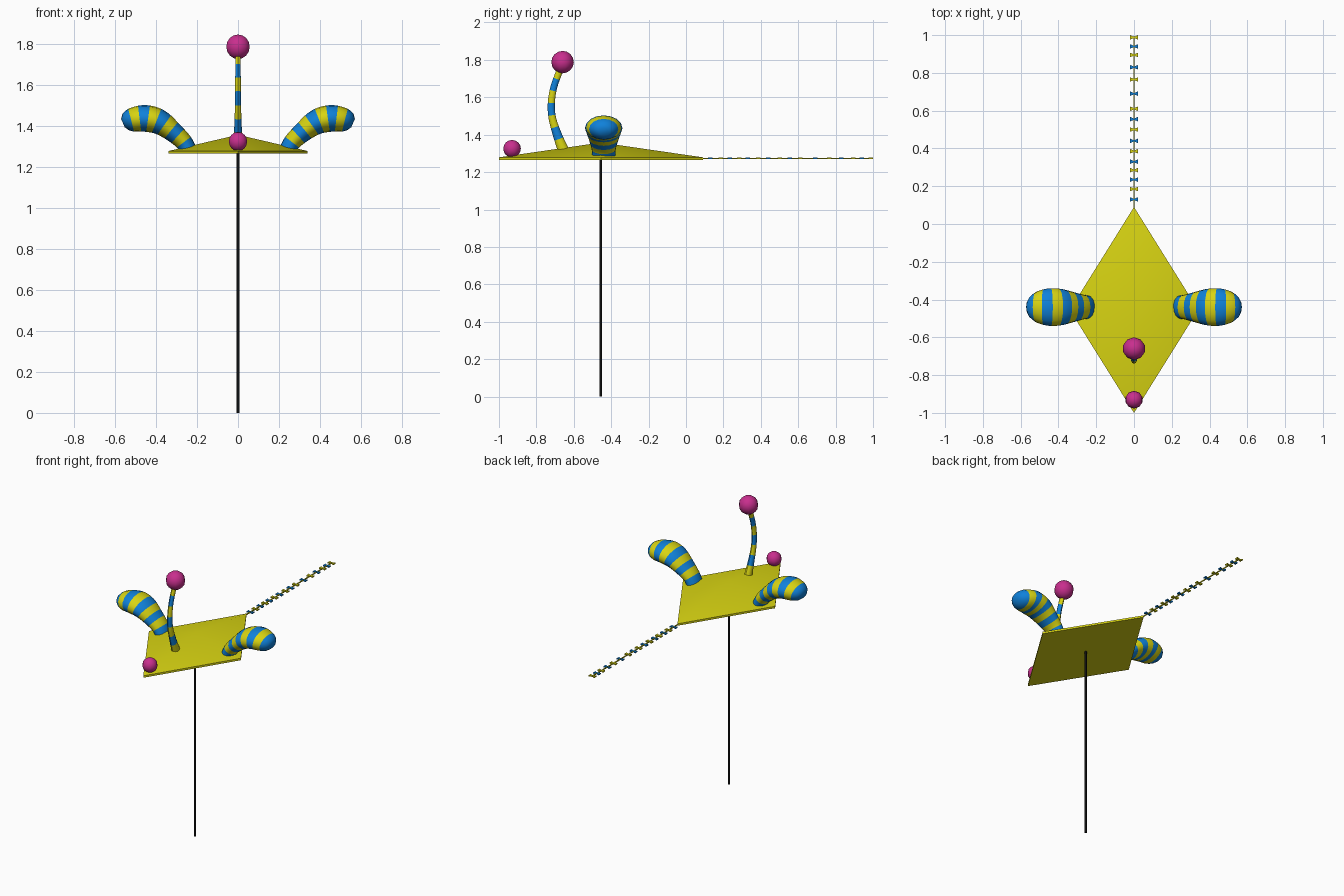
import bpy, bmesh, math
from mathutils import Vector

if "Cube" in bpy.data.objects:
    bpy.data.objects.remove(bpy.data.objects["Cube"])


def material(name, rgb):
    m = bpy.data.materials.new(name)
    m.diffuse_color = (*rgb, 1)
    m.use_nodes = True
    m.node_tree.nodes["Principled BSDF"].inputs["Base Color"].default_value = m.diffuse_color
    return m


YELLOW = material("yellow", (0.69, 0.66, 0.006))
BLUE = material("blue", (0.005, 0.22, 0.70))
PINK = material("pink", (0.58, 0.028, 0.27))
BLACK = material("black", (0.004, 0.004, 0.004))


def finish(bm, name, mats, smooth=40):
    bmesh.ops.recalc_face_normals(bm, faces=bm.faces[:])
    me = bpy.data.meshes.new(name)
    bm.to_mesh(me)
    bm.free()
    for m in mats:
        me.materials.append(m)
    ob = bpy.data.objects.new(name, me)
    bpy.context.collection.objects.link(ob)
    bpy.ops.object.select_all(action='DESELECT')
    ob.select_set(True)
    bpy.context.view_layer.objects.active = ob
    if smooth:
        bpy.ops.object.shade_smooth_by_angle(angle=math.radians(smooth))
    return ob


def catmull(keys, t):
    """Smooth value through the keys, t in 0..1."""
    f = t * (len(keys) - 1)
    i = min(int(f), len(keys) - 2)
    u = f - i
    k = [Vector(keys[max(0, min(len(keys) - 1, j))]) for j in range(i - 1, i + 3)]
    return 0.5 * (2 * k[1] + (k[2] - k[0]) * u
                  + (2 * k[0] - 5 * k[1] + 4 * k[2] - k[3]) * u * u
                  + (3 * k[1] - k[0] - 3 * k[2] + k[3]) * u ** 3)


def resample(keys, n):
    """n + 1 samples evenly spaced along the path."""
    fine = [catmull(keys, i / 300) for i in range(301)]
    dist = [0]
    for a, b in zip(fine, fine[1:]):
        dist.append(dist[-1] + math.hypot(b[0] - a[0], b[1] - a[1]))
    out = []
    for i in range(n + 1):
        d = dist[-1] * i / n
        out.append(fine[min(range(301), key=lambda j: abs(dist[j] - d))])
    return out


def striped_tube(name, keys, along, side, origin, bands, per_band, sides, mats):
    """Keys are (distance along, height, radius in plane, radius sideways)."""
    rows = resample([Vector(k) for k in keys], bands * per_band)
    bm = bmesh.new()
    up = Vector((0, 0, 1))
    rings = []
    for i, s in enumerate(rows):
        a, b = rows[max(i - 1, 0)], rows[min(i + 1, len(rows) - 1)]
        tan = (along * (b[0] - a[0]) + up * (b[1] - a[1])).normalized()
        nor = tan.cross(side).normalized()
        c = origin + along * s[0] + up * s[1]
        rings.append([bm.verts.new(c + nor * s[2] * math.cos(q) + side * s[3] * math.sin(q))
                      for q in (2 * math.pi * j / sides for j in range(sides))])
    for i, (r0, r1) in enumerate(zip(rings, rings[1:])):
        for j in range(sides):
            k = (j + 1) % sides
            f = bm.faces.new((r0[j], r0[k], r1[k], r1[j]))
            f.material_index = (i // per_band) % 2
    bm.faces.new(rings[0]).material_index = 0
    bm.faces.new(rings[-1]).material_index = (bands - 1) % 2
    return finish(bm, name, mats)


def ball(name, loc, r):
    bm = bmesh.new()
    bmesh.ops.create_uvsphere(bm, u_segments=10, v_segments=8, radius=r)
    bmesh.ops.translate(bm, verts=bm.verts[:], vec=loc)
    return finish(bm, name, [PINK], 60)


# Diamond body: thin rim with a shallow raised centre
CY = -0.455
bm = bmesh.new()
outline = [(0, 0.09), (-0.34, CY), (0, -1.0), (0.34, CY)]
low = [bm.verts.new((x, y, 1.266)) for x, y in outline]
high = [bm.verts.new((x, y, 1.279)) for x, y in outline]
apex = bm.verts.new((0, CY, 1.358))
bm.faces.new(low)
for i in range(4):
    j = (i + 1) % 4
    bm.faces.new((low[i], low[j], high[j], high[i]))
    bm.faces.new((high[i], high[j], apex))
finish(bm, "kite_body", [YELLOW])

# Stick under the body
bm = bmesh.new()
bmesh.ops.create_cone(bm, cap_ends=True, segments=12, radius1=0.007, radius2=0.007, depth=1.28)
bmesh.ops.translate(bm, verts=bm.verts[:], vec=(0, CY, 0.64))
finish(bm, "stick", [BLACK])

# Pair of striped puffy wings
wing = [(0.245, 1.285, 0.042, 0.062), (0.267, 1.325, 0.043, 0.065),
        (0.322, 1.376, 0.050, 0.080), (0.385, 1.421, 0.061, 0.096),
        (0.450, 1.438, 0.065, 0.099), (0.510, 1.432, 0.060, 0.084),
        (0.545, 1.422, 0.046, 0.060), (0.562, 1.415, 0.022, 0.032)]
for label, sx in (("left", -1), ("right", 1)):
    striped_tube(label + "_wing", wing, Vector((sx, 0, 0)), Vector((0, 1, 0)),
                 Vector((0, -0.44, 0)), 9, 3, 16, [BLUE, YELLOW])

# Striped antenna with a ball on top
antenna = [(-0.655, 1.315, 0.030, 0.024), (-0.688, 1.40, 0.024, 0.019),
           (-0.715, 1.49, 0.020, 0.016), (-0.720, 1.57, 0.019, 0.015),
           (-0.705, 1.66, 0.018, 0.014), (-0.668, 1.76, 0.018, 0.014)]
striped_tube("antenna", antenna, Vector((0, 1, 0)), Vector((1, 0, 0)),
             Vector((0, 0, 0)), 7, 3, 10, [YELLOW, BLUE])
ball("antenna_ball", (0, -0.66, 1.788), 0.060)
ball("nose_ball", (0, -0.93, 1.325), 0.047)

# Tail string
bm = bmesh.new()
bmesh.ops.create_cube(bm, size=1)
bmesh.ops.scale(bm, verts=bm.verts[:], vec=(0.006, 0.915, 0.006))
bmesh.ops.translate(bm, verts=bm.verts[:], vec=(0, 0.5375, 1.273))
finish(bm, "tail_string", [YELLOW], 0)

# Little bows along the tail, alternating colours
bow_y = [0.13, 0.185, 0.235, 0.285, 0.33, 0.385, 0.44, 0.50,
         0.555, 0.61, 0.69, 0.765, 0.83, 0.895, 0.94, 0.988]
bm = bmesh.new()
for n, y in enumerate(bow_y):
    for sx in (-1, 1):
        tri = [(0, -0.003), (sx * 0.021, -0.012), (sx * 0.021, 0.012), (0, 0.003)]
        bot = [bm.verts.new((x, y + dy, 1.269)) for x, dy in tri]
        top = [bm.verts.new((x, y + dy, 1.277)) for x, dy in tri]
        faces = [bm.faces.new(bot), bm.faces.new(top)]
        faces += [bm.faces.new((bot[i], bot[(i + 1) % 4], top[(i + 1) % 4], top[i]))
                  for i in range(4)]
        for f in faces:
            f.material_index = (n + 1) % 2
finish(bm, "tail_bows", [YELLOW, BLUE], 0)
